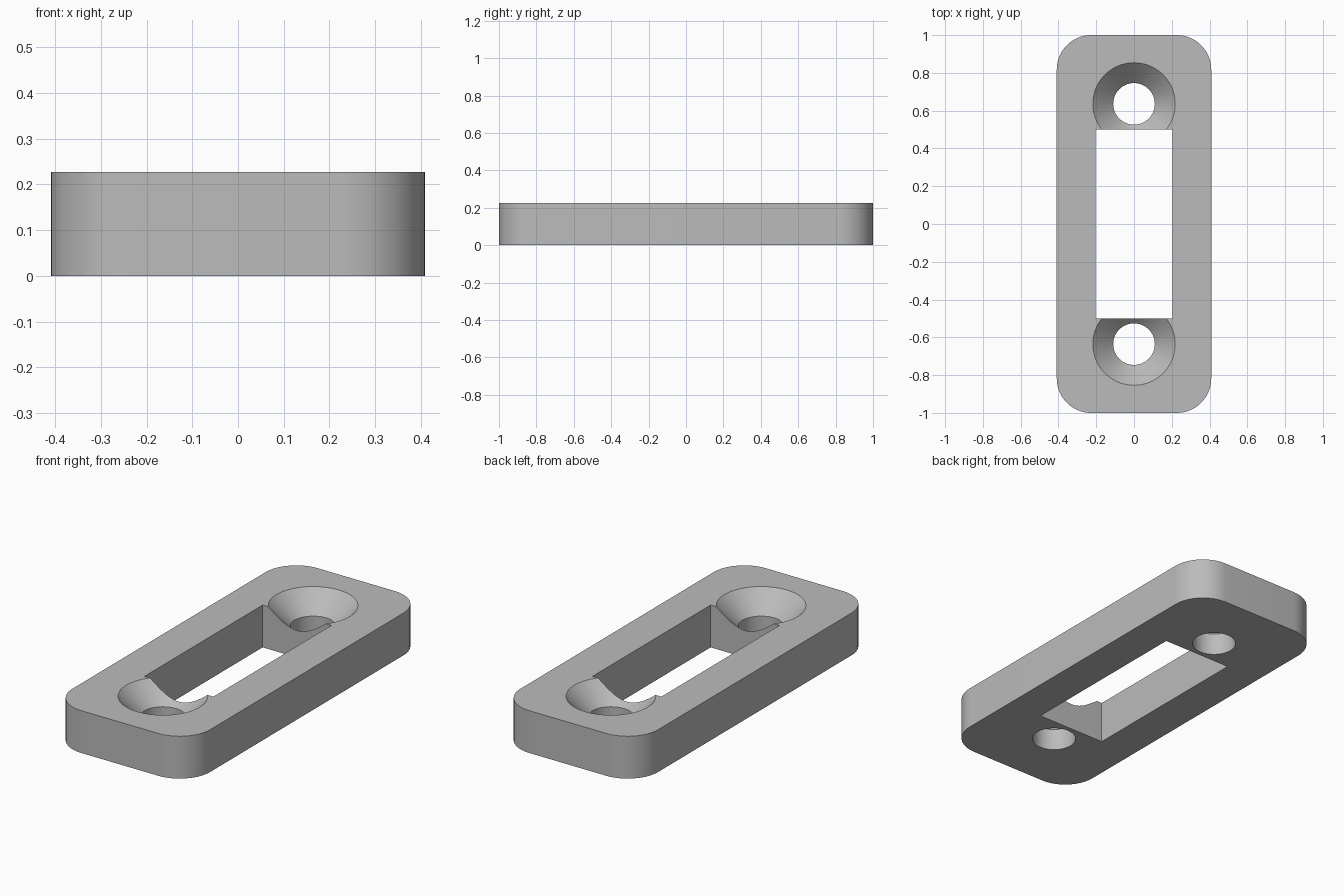
import bpy
import bmesh
from math import radians
from mathutils import Vector

if "Cube" in bpy.data.objects:
    bpy.data.objects.remove(bpy.data.objects["Cube"], do_unlink=True)

HALF_W, HALF_L, HEIGHT, CORNER = 0.409, 1.0, 0.227, 0.182
SLOT_W, SLOT_L = 0.204, 0.5
HOLE_Y, HOLE_R, SINK_R, SINK_DEPTH = 0.636, 0.11, 0.218, 0.108
MARGIN = 0.05

grey = bpy.data.materials.new("plain grey")
grey.use_nodes = True
colour = (0.5, 0.5, 0.5, 1)
grey.diffuse_color = colour
grey.node_tree.nodes["Principled BSDF"].inputs["Base Color"].default_value = colour


def make_object(name, bm):
    bmesh.ops.recalc_face_normals(bm, faces=bm.faces)
    mesh = bpy.data.meshes.new(name)
    bm.to_mesh(mesh)
    bm.free()
    mesh.materials.append(grey)
    obj = bpy.data.objects.new(name, mesh)
    bpy.context.collection.objects.link(obj)
    return obj


def box(half_x, half_y, bottom, top):
    bm = bmesh.new()
    bmesh.ops.create_cube(bm, size=2)
    for v in bm.verts:
        v.co = (v.co.x * half_x, v.co.y * half_y, top if v.co.z > 0 else bottom)
    return bm


def screw_cutter(name, y):
    # Straight hole widening into a conical countersink at the top face
    profile = [(0, -MARGIN), (HOLE_R, -MARGIN), (HOLE_R, HEIGHT - SINK_DEPTH),
               (SINK_R, HEIGHT), (SINK_R, HEIGHT + MARGIN), (0, HEIGHT + MARGIN)]
    bm = bmesh.new()
    verts = [bm.verts.new((r, y, z)) for r, z in profile]
    edges = [bm.edges.new(pair) for pair in zip(verts, verts[1:])]
    bmesh.ops.spin(bm, geom=verts + edges, cent=(0, y, 0), axis=(0, 0, 1),
                   angle=radians(360), steps=64)
    bmesh.ops.remove_doubles(bm, verts=bm.verts, dist=0.0001)
    return make_object(name, bm)


# Plate with rounded upright corners
bm = box(HALF_W, HALF_L, 0, HEIGHT)
upright = [e for e in bm.edges
           if abs((e.verts[0].co - e.verts[1].co).normalized().dot(Vector((0, 0, 1)))) > 0.9]
bmesh.ops.bevel(bm, geom=upright, offset=CORNER, segments=16, profile=0.5, affect='EDGES')
plate = make_object("mounting_plate", bm)

# Central slot and the two countersunk screw holes
cutters = [make_object("slot_cutter", box(SLOT_W, SLOT_L, -MARGIN, HEIGHT + MARGIN)),
           screw_cutter("front_hole_cutter", -HOLE_Y),
           screw_cutter("back_hole_cutter", HOLE_Y)]
bpy.ops.object.select_all(action='DESELECT')
plate.select_set(True)
bpy.context.view_layer.objects.active = plate
for cutter in cutters:
    cutter.hide_render = True
    mod = plate.modifiers.new(cutter.name, 'BOOLEAN')
    mod.operation = 'DIFFERENCE'
    mod.solver = 'EXACT'
    mod.object = cutter
    bpy.ops.object.modifier_apply(modifier=mod.name)
    bpy.data.objects.remove(cutter, do_unlink=True)

bpy.ops.object.shade_smooth_by_angle(angle=radians(30))
